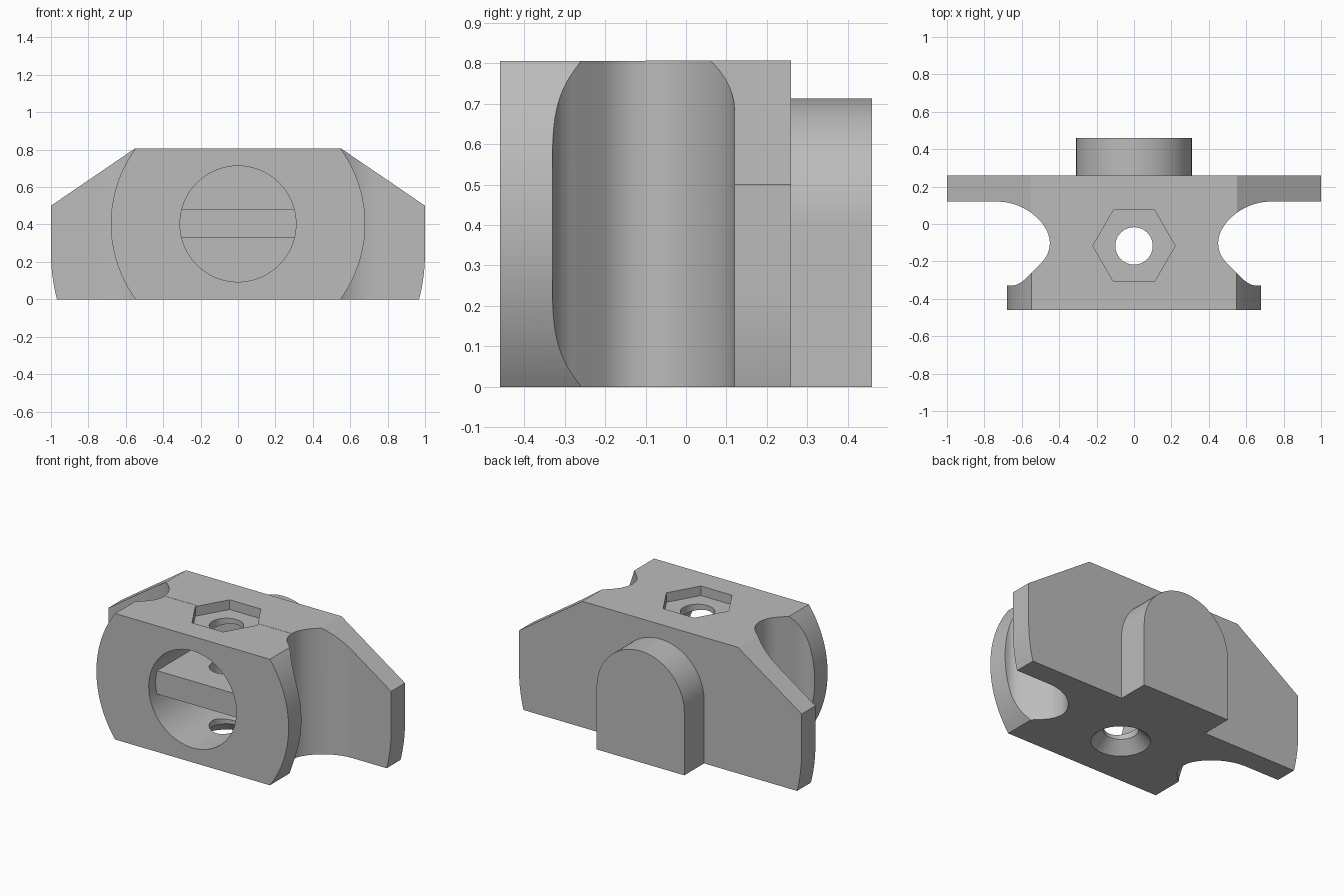
import bpy, bmesh, math
from mathutils import Vector
from mathutils.geometry import interpolate_bezier

cube = bpy.data.objects.get("Cube")
if cube:
    bpy.data.objects.remove(cube, do_unlink=True)

HEIGHT, MID = 0.807, 0.403   # body height and its middle
FRONT, BACK = -0.46, 0.26    # front face and rear plate face
BORE_Y = -0.117              # axis of the vertical screw hole

grey = bpy.data.materials.new("grey plastic")
grey.use_nodes = True
colour = (0.5, 0.5, 0.5, 1)
grey.diffuse_color = colour
grey.node_tree.nodes["Principled BSDF"].inputs["Base Color"].default_value = colour


def finish(name, bm):
    bmesh.ops.recalc_face_normals(bm, faces=bm.faces)
    mesh = bpy.data.meshes.new(name)
    bm.to_mesh(mesh)
    bm.free()
    mesh.materials.append(grey)
    obj = bpy.data.objects.new(name, mesh)
    bpy.context.collection.objects.link(obj)
    return obj


def prism(name, outline, low, high, along="Z"):
    """Extrude an outline, drawn in x-y (along Z) or x-z (along Y)."""
    bm = bmesh.new()
    place = (lambda a, b: (a, b, low)) if along == "Z" else (lambda a, b: (a, low, b))
    face = bm.faces.new([bm.verts.new(place(a, b)) for a, b in outline])
    moved = bmesh.ops.extrude_face_region(bm, geom=[face])["geom"]
    shift = Vector((0, 0, high - low)) if along == "Z" else Vector((0, high - low, 0))
    bmesh.ops.translate(bm, vec=shift,
                        verts=[v for v in moved if isinstance(v, bmesh.types.BMVert)])
    return finish(name, bm)


def arc(cx, cy, r, start, end, steps):
    angles = [start + (end - start) * i / steps for i in range(steps + 1)]
    return [(cx + r * math.cos(a), cy + r * math.sin(a)) for a in angles]


def circle(cx, cy, r, steps):
    return arc(cx, cy, r, 0, math.tau, steps)[:-1]


def mirrored(half):
    return half + [(-x, y) for x, y in reversed(half)]


def curve(*points):
    return [tuple(p) for p in interpolate_bezier(*[Vector(p) for p in points], 16)]


def combine(target, tool, operation="DIFFERENCE"):
    mod = target.modifiers.new(operation.title(), "BOOLEAN")
    mod.operation, mod.solver, mod.object = operation, "EXACT", tool
    bpy.context.view_layer.objects.active = target
    bpy.ops.object.modifier_apply(modifier=mod.name)
    bpy.data.objects.remove(tool, do_unlink=True)


# Rear plate with chamfered shoulders and slightly rounded lower sides
lower_side = arc(0, 0.25, 1, -math.asin(0.25), 0, 10)
plate = mirrored(lower_side + [(1, 0.5), (0.55, HEIGHT)])
body = prism("body", plate, -0.1, BACK, "Y")

# Front flange: a disc trimmed flat at top and bottom
a = math.asin(MID / 0.68)
flange = mirrored(arc(0, MID, 0.68, -a, a, 32))
combine(body, prism("flange", flange, FRONT, -0.05, "Y"), "UNION")

# Arched peg on the back
peg = [(-0.31, 0)] + [(0.31, 0)] + arc(0, MID, 0.31, 0, math.pi, 40)
combine(body, prism("peg", peg, 0.2, 0.46, "Y"), "UNION")

# Curved side grooves
groove = (curve((0.73, 0.12), (0.58, 0.12), (0.45, 0.0), (0.45, -0.1))
          + arc(0.6, -0.1, 0.15, math.pi, math.pi * 1.25, 8)[1:]
          + curve((0.56, -0.272), (0.59, -0.305), (0.62, -0.33), (0.66, -0.33))
          + [(1.2, -0.33), (1.2, 0.12)])
for side in (1, -1):
    combine(body, prism("groove", [(side * x, y) for x, y in groove], -0.1, 1))

# Round socket in the front, with a bar across it
combine(body, prism("socket", circle(0, MID, 0.31, 80), -0.6, 0.12, "Y"))
bar = [(-0.33, 0.33), (0.33, 0.33), (0.33, 0.48), (-0.33, 0.48)]
combine(body, prism("bar", bar, -0.39, 0.15, "Y"), "UNION")

# Screw hole, hexagonal nut pocket above and countersink below
combine(body, prism("screw_hole", circle(0, BORE_Y, 0.1, 48), -0.1, 1))
combine(body, prism("nut_pocket", circle(0, BORE_Y, 0.22, 6), 0.745, 1))
cone = bmesh.new()
bmesh.ops.create_cone(cone, cap_ends=True, segments=48, radius1=0.24, radius2=0.1, depth=0.14)
bmesh.ops.translate(cone, verts=cone.verts, vec=(0, BORE_Y, 0))
combine(body, finish("countersink", cone))

bpy.ops.object.select_all(action="DESELECT")
body.select_set(True)
bpy.context.view_layer.objects.active = body
bpy.ops.object.shade_smooth_by_angle(angle=math.radians(25))
